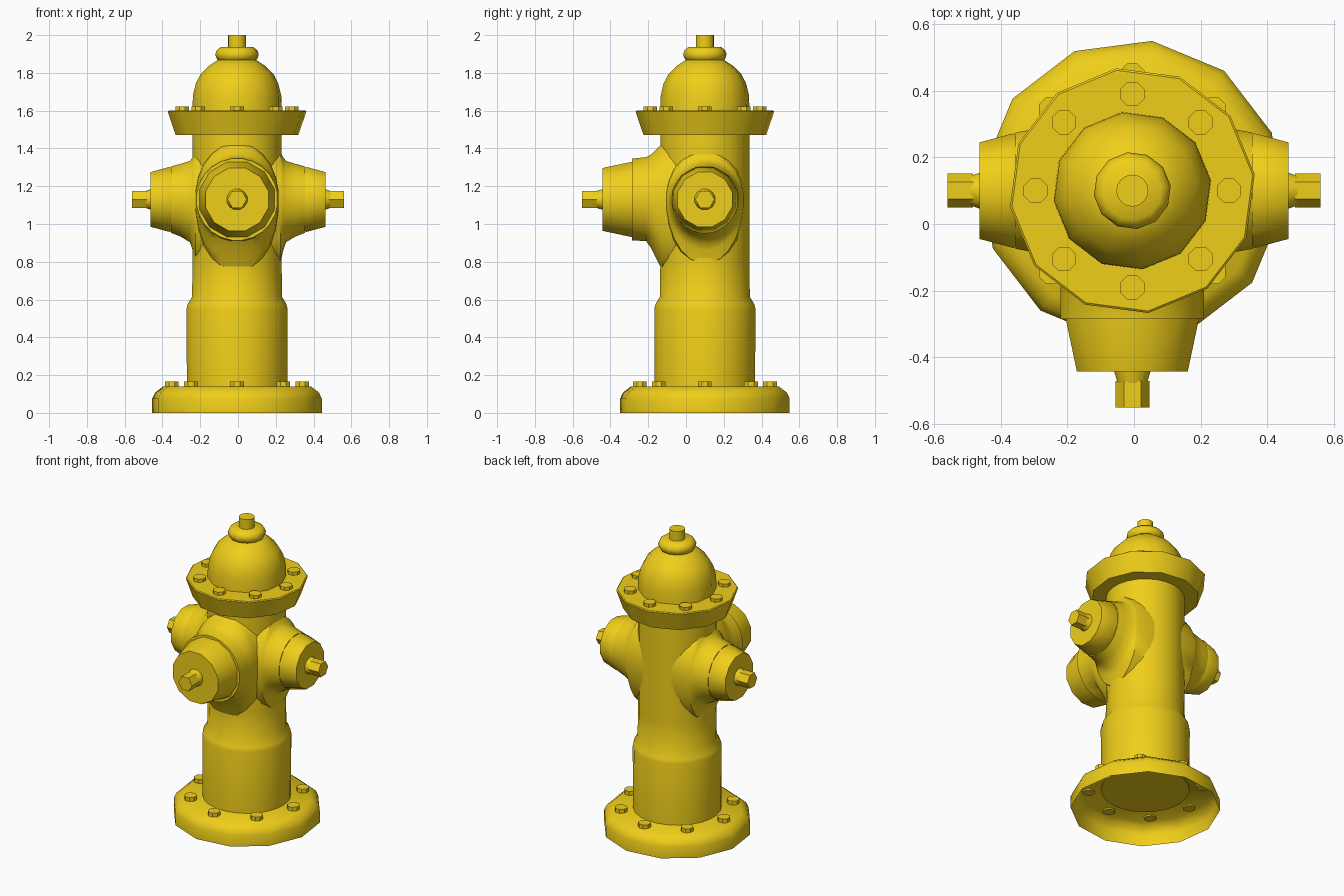
import bpy, bmesh
from math import pi, cos, sin, radians
from mathutils import Matrix

if "Cube" in bpy.data.objects:
    bpy.data.objects.remove(bpy.data.objects["Cube"])

CX, CY, NZ = -0.005, 0.10, 1.13      # body axis and nozzle height

paint = bpy.data.materials.new("yellow_paint")
paint.diffuse_color = (0.87, 0.62, 0.01, 1)
paint.use_nodes = True
paint.node_tree.nodes["Principled BSDF"].inputs["Base Color"].default_value = paint.diffuse_color


def loft(name, rings, sides, matrix, offset=0.0, caps=(True, True), angle=40):
    """Stack rings along local z. Ring: (radius, h) or (half_width, up, down, h)."""
    bm = bmesh.new()
    loops = []
    for ring in rings:
        if len(ring) == 2:
            w = up = dn = ring[0]
        else:
            w, up, dn = ring[:3]
        loop = []
        for i in range(sides):
            a = radians(offset) + 2 * pi * i / sides
            s = sin(a)
            loop.append(bm.verts.new((w * cos(a), s * (up if s > 0 else dn), ring[-1])))
        loops.append(loop)
    for lo, hi in zip(loops, loops[1:]):
        for i in range(sides):
            j = (i + 1) % sides
            bm.faces.new((lo[i], lo[j], hi[j], hi[i]))
    if caps[0]:
        bm.faces.new(loops[0][::-1])
    if caps[1]:
        bm.faces.new(loops[-1])
    mesh = bpy.data.meshes.new(name)
    bm.to_mesh(mesh)
    bm.free()
    for p in mesh.polygons:
        p.use_smooth = True
    mesh.set_sharp_from_angle(angle=radians(angle))
    mesh.materials.append(paint)
    ob = bpy.data.objects.new(name, mesh)
    ob.matrix_world = matrix
    bpy.context.collection.objects.link(ob)
    return ob


def bolt_ring(name, radius, z, height):
    for i in range(8):
        a = i * pi / 4
        m = Matrix.Translation((CX + radius * cos(a), CY + radius * sin(a), z))
        loft(f"{name}_{i + 1}", [(0.039, -0.01), (0.039, height)], 8, m, 22.5, angle=20)


def nozzle(name, turn, x, neck, cap, nut):
    """Flared neck, tapered cap and hex nut pointing outwards from the body."""
    m = (Matrix.Translation((x, CY, NZ)) @ Matrix.Rotation(radians(turn), 4, 'Z')
         @ Matrix.Rotation(pi / 2, 4, 'X'))
    loft(name + "_neck", neck, 24, m, 7.5)
    loft(name + "_cap", cap, 12, m, 15)
    h0, h1, h2 = nut
    loft(name + "_nut_collar", [(0.058, h0 - 0.01), (0.056, h0), (0.044, h1)], 12, m, 15)
    loft(name + "_nut", [(0.051, h1 - 0.012), (0.051, h2)], 6, m, angle=20)


axis = Matrix.Translation((CX, CY, 0))

# hollow base flange, open underneath
loft("base_flange", [(0.453, 0), (0.453, 0.075), (0.437, 0.108), (0.395, 0.14)],
     12, axis, 22.5, caps=(False, True), angle=50)
bolt_ring("base_bolt", 0.345, 0.14, 0.026)

# barrel
loft("barrel", [(0.268, 0.132), (0.27, 0.55), (0.264, 0.575), (0.24, 0.615),
                (0.238, 0.8), (0.238, 1.49)], 24, axis, 7.5)

# upper flange with bolts
loft("top_flange", [(0.328, 1.472), (0.37, 1.595), (0.364, 1.60)], 12, axis, 7.5)
bolt_ring("top_bolt", 0.29, 1.60, 0.021)

# bonnet dome, collar and operating nut
loft("bonnet", [(0.238, 1.59), (0.236, 1.68), (0.22, 1.745), (0.195, 1.792),
                (0.15, 1.837), (0.10, 1.87)], 12, axis, 7.5, angle=50)
loft("bonnet_collar", [(0.098, 1.86), (0.112, 1.882), (0.116, 1.90), (0.108, 1.92),
                       (0.088, 1.936)], 12, axis, 7.5, angle=60)
loft("operating_nut", [(0.048, 1.92), (0.048, 2.0)], 16, axis)

# large front outlet
nozzle("front_outlet", 0, CX,
       [(0.225, 0.31, 0.42, 0.10), (0.222, 0.30, 0.38, 0.225), (0.22, 0.275, 0.33, 0.25),
        (0.217, 0.24, 0.26, 0.285), (0.217, 0.226, 0.223, 0.31), (0.217, 0.218, 0.218, 0.385)],
       [(0.206, 0.37), (0.206, 0.388), (0.172, 0.543)],
       (0.543, 0.583, 0.65))

# two side outlets
for side, turn in (("right", 90), ("left", -90)):
    nozzle(side + "_outlet", turn, 0,
           [(0.215, 0.28, 0.38, 0.10), (0.205, 0.25, 0.34, 0.225), (0.20, 0.225, 0.27, 0.24),
            (0.192, 0.205, 0.228, 0.255), (0.185, 0.19, 0.198, 0.305), (0.176, 0.176, 0.178, 0.355)],
           [(0.170, 0.345), (0.178, 0.362), (0.150, 0.463)],
           (0.463, 0.495, 0.56))
